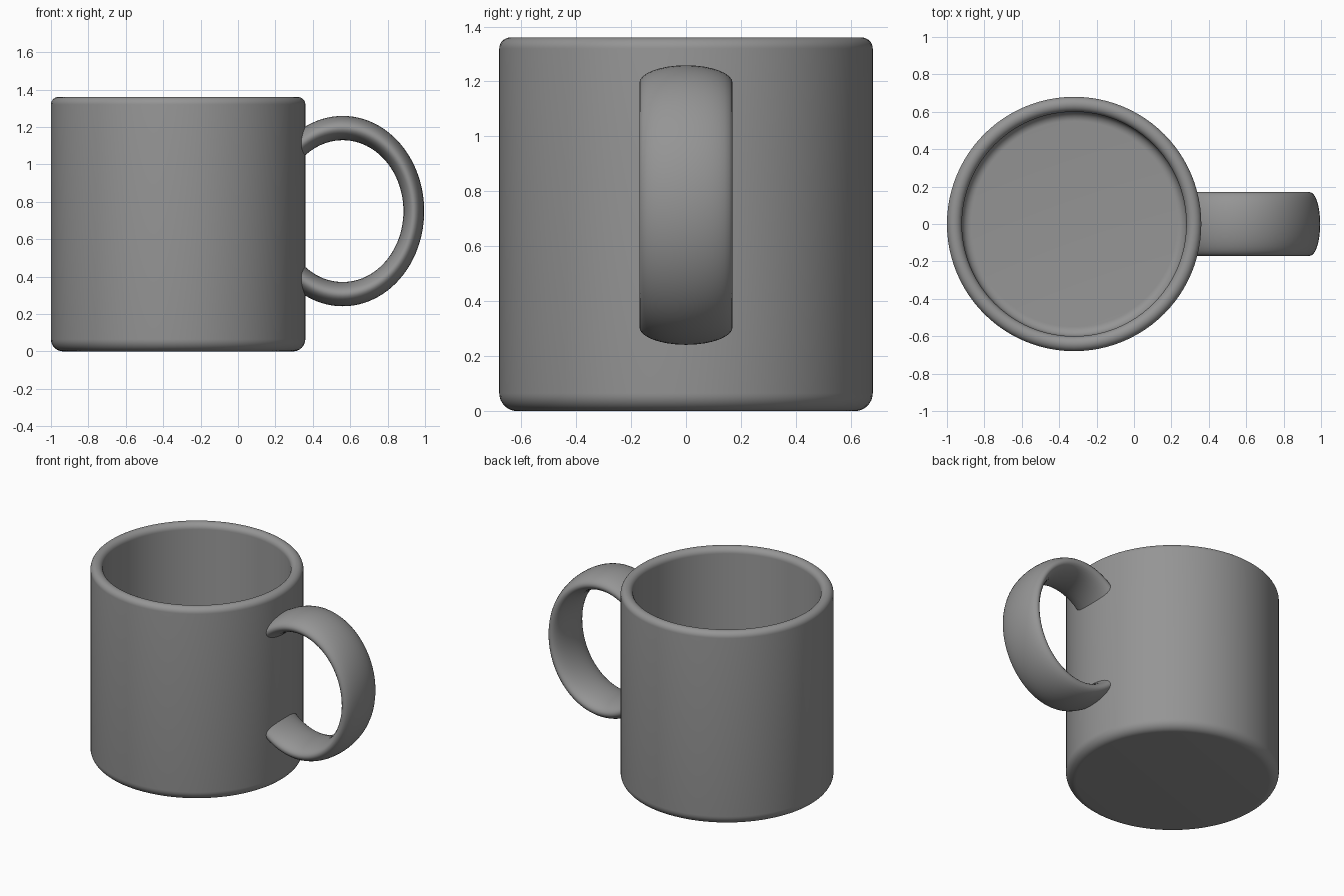
import bpy, bmesh, math
from mathutils import Vector

if "Cube" in bpy.data.objects:
    bpy.data.objects.remove(bpy.data.objects["Cube"])

CUP_X, R, H, WALL = -0.32, 0.68, 1.36, 0.08
INNER, FLOOR = R - WALL, 0.08

grey = bpy.data.materials.new("grey glaze")
grey.diffuse_color = (0.3, 0.3, 0.3, 1)
grey.use_nodes = True
grey.node_tree.nodes["Principled BSDF"].inputs["Base Color"].default_value = grey.diffuse_color


def arc(cx, cz, r, start, end, n=8):
    """Points of a circular fillet, angles in degrees."""
    angles = [math.radians(start + (end - start) * i / n) for i in range(n + 1)]
    return [(cx + r * math.cos(a), cz + r * math.sin(a)) for a in angles]


def add_object(name, bm):
    bmesh.ops.recalc_face_normals(bm, faces=bm.faces)
    mesh = bpy.data.meshes.new(name)
    bm.to_mesh(mesh)
    bm.free()
    mesh.materials.append(grey)
    obj = bpy.data.objects.new(name, mesh)
    bpy.context.collection.objects.link(obj)
    return obj


def activate(obj):
    bpy.ops.object.select_all(action='DESELECT')
    obj.select_set(True)
    bpy.context.view_layer.objects.active = obj


# Cup: rounded base, outer wall, rounded rim, inner wall and filleted floor
profile = [(0, 0)]
profile += arc(R - 0.065, 0.065, 0.065, -90, 0)
profile += arc(R - 0.04, H - 0.04, 0.04, 0, 180, 16)
profile += arc(INNER - 0.05, FLOOR + 0.05, 0.05, 0, -90)
profile += [(0, FLOOR)]

bm = bmesh.new()
verts = [bm.verts.new((x, 0, z)) for x, z in profile]
edges = [bm.edges.new(pair) for pair in zip(verts, verts[1:])]
bmesh.ops.spin(bm, geom=verts + edges, axis=(0, 0, 1), cent=(0, 0, 0),
               angle=math.tau, steps=96, use_merge=True)
bmesh.ops.remove_doubles(bm, verts=bm.verts, dist=1e-5)
bmesh.ops.translate(bm, verts=bm.verts, vec=(CUP_X, 0, 0))
cup = add_object("cup", bm)

# Handle: wide, flattened elliptical ring
SEGMENTS, SIDES = 96, 32
bm = bmesh.new()
rings = []
for i in range(SEGMENTS):
    a = math.tau * i / SEGMENTS
    ring = []
    for j in range(SIDES):
        b = math.tau * j / SIDES
        k = 1 + 0.146 * math.cos(b)
        ring.append(bm.verts.new((0.56 + 0.38 * k * math.cos(a),
                                  0.17 * math.sin(b),
                                  0.75 + 0.444 * k * math.sin(a))))
    rings.append(ring)
for i in range(SEGMENTS):
    p, q = rings[i], rings[(i + 1) % SEGMENTS]
    for j in range(SIDES):
        n = (j + 1) % SIDES
        bm.faces.new((p[j], q[j], q[n], p[n]))
handle = add_object("handle", bm)

# Trim the handle so that its ends stop inside the cup wall
bm = bmesh.new()
bmesh.ops.create_cone(bm, cap_ends=True, segments=96, radius1=0.65, radius2=0.65, depth=3)
bmesh.ops.translate(bm, verts=bm.verts, vec=Vector((CUP_X, 0, 0.75)))
cutter = add_object("handle_cutter", bm)
cutter.hide_render = True
trim = handle.modifiers.new("trim", 'BOOLEAN')
trim.operation = 'DIFFERENCE'
trim.solver = 'EXACT'
trim.object = cutter
activate(handle)
bpy.ops.object.modifier_apply(modifier=trim.name)
bpy.data.objects.remove(cutter)

for obj in (cup, handle):
    activate(obj)
    bpy.ops.object.shade_smooth_by_angle(angle=math.radians(40))
